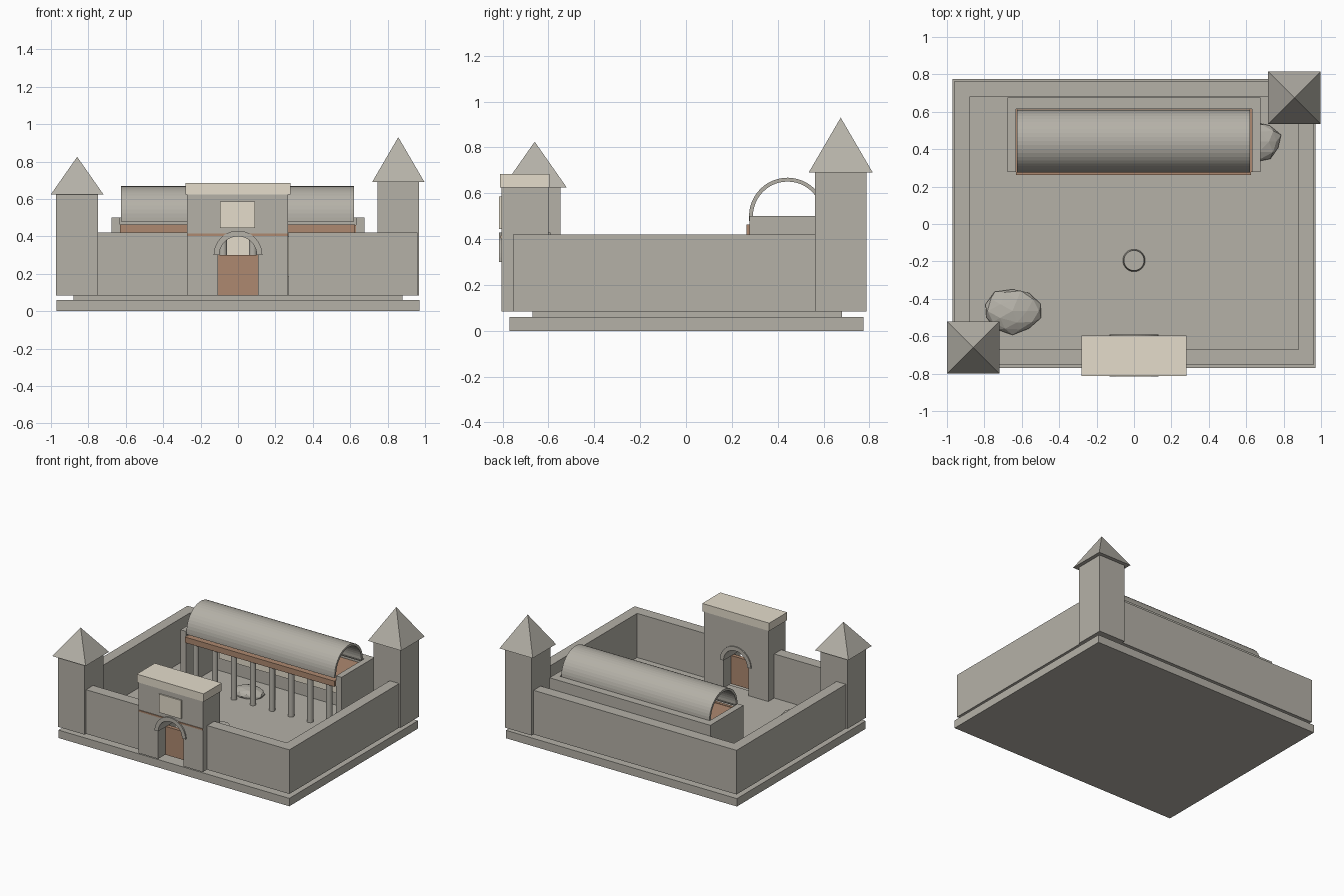
import bpy, bmesh, math, random
from mathutils import Vector, noise

if "Cube" in bpy.data.objects:
    bpy.data.objects.remove(bpy.data.objects["Cube"])

def material(name, rgb):
    m = bpy.data.materials.new(name)
    m.diffuse_color = (*rgb, 1)
    m.use_nodes = True
    m.node_tree.nodes["Principled BSDF"].inputs["Base Color"].default_value = m.diffuse_color
    return m

CREAM = material("cream_plaster", (0.78, 0.72, 0.60))
BROWN = material("brown_timber", (0.42, 0.25, 0.16))
STONE = material("grey_stone", (0.46, 0.44, 0.39))

def finish(name, bm, mat=STONE, smooth=False):
    bmesh.ops.recalc_face_normals(bm, faces=bm.faces[:])
    me = bpy.data.meshes.new(name)
    bm.to_mesh(me)
    bm.free()
    me.materials.append(mat)
    ob = bpy.data.objects.new(name, me)
    bpy.context.collection.objects.link(ob)
    if smooth:
        bpy.ops.object.select_all(action='DESELECT')
        ob.select_set(True)
        bpy.context.view_layer.objects.active = ob
        bpy.ops.object.shade_smooth_by_angle(angle=math.radians(35))
    return ob

def prism(name, pts, a, b, axis, mat=STONE):
    """Extrude a closed profile from a to b; axis 'y' uses (x, z), axis 'x' uses (y, z)."""
    bm = bmesh.new()
    place = (lambda p, t: (p[0], t, p[1])) if axis == 'y' else (lambda p, t: (t, p[0], p[1]))
    face = bm.faces.new([bm.verts.new(place(p, a)) for p in pts])
    out = bmesh.ops.extrude_face_region(bm, geom=[face])
    move = Vector(place((0, 0), b - a))
    bmesh.ops.translate(bm, vec=move, verts=[v for v in out['geom'] if isinstance(v, bmesh.types.BMVert)])
    return finish(name, bm, mat)

def box(name, x, y, z, mat=STONE):
    return prism(name, [(x[0], z[0]), (x[1], z[0]), (x[1], z[1]), (x[0], z[1])], y[0], y[1], 'y', mat)

def cone(name, loc, r1, r2, z, sides, mat=STONE, turn=0.0, smooth=False):
    bm = bmesh.new()
    bmesh.ops.create_cone(bm, cap_ends=True, segments=sides, radius1=r1, radius2=r2, depth=z[1] - z[0])
    c, s = math.cos(turn), math.sin(turn)
    for v in bm.verts:
        x, y = v.co.x, v.co.y
        v.co = (loc[0] + c * x - s * y, loc[1] + s * x + c * y, v.co.z + (z[0] + z[1]) / 2)
    bmesh.ops.remove_doubles(bm, verts=bm.verts[:], dist=1e-5)
    return finish(name, bm, mat, smooth)

def arc(cx, cz, r, n=20):
    """Half circle from +r over the top to -r."""
    return [(cx + r * math.cos(math.pi * i / n), cz + r * math.sin(math.pi * i / n)) for i in range(n + 1)]

def rock(name, loc, size, seed):
    bm = bmesh.new()
    bmesh.ops.create_icosphere(bm, subdivisions=2, radius=1)
    for v in bm.verts:
        k = 1 + 0.12 * noise.noise(v.co * 1.5 + Vector((seed, 0, 0)))
        v.co = Vector(loc) + Vector([v.co[i] * size[i] * k for i in range(3)])
    return finish(name, bm)

# Plinth and courtyard floor
box("plinth", (-0.97, 0.97), (-0.77, 0.775), (0, 0.06))
box("courtyard_floor", (-0.88, 0.88), (-0.67, 0.68), (0.06, 0.085))

# Perimeter walls
WZ = (0.085, 0.42)
for s, side in ((-1, "left"), (1, "right")):
    xs = sorted((s * 0.88, s * 0.96))
    box(side + "_wall", xs, (-0.755, 0.765), WZ)
    box(side + "_front_wall", sorted((s * 0.27, s * 0.88)), (-0.755, -0.67), WZ)
box("back_wall", (-0.88, 0.88), (0.68, 0.765), WZ)

# Corner towers with pyramid roofs
for name, cx, cy, top, apex in (("front_tower", -0.86, -0.66, 0.625, 0.825),
                                ("back_tower", 0.857, 0.675, 0.69, 0.93)):
    box(name, (cx - 0.112, cx + 0.112), (cy - 0.112, cy + 0.112), (0.085, top))
    cone(name + "_roof", (cx, cy), 0.14 * math.sqrt(2), 0, (top, apex), 4, turn=math.pi / 4)

# Gatehouse with arched opening
opening = [(0.107, 0.085)] + arc(0, 0.30, 0.107) + [(-0.107, 0.085)]
prism("gatehouse", [(-0.272, 0.085), (-0.272, 0.625), (0.268, 0.625), (0.268, 0.085)] + opening,
      -0.805, -0.60, 'y')
prism("gate_arch", arc(0, 0.30, 0.13) + arc(0, 0.30, 0.10)[::-1], -0.815, -0.592, 'y')
box("gate_cap", (-0.282, 0.28), (-0.812, -0.595), (0.625, 0.685), CREAM)
box("gate_panel", (-0.095, 0.092), (-0.815, -0.80), (0.445, 0.585), CREAM)
box("gate_trim", (-0.27, 0.268), (-0.81, -0.80), (0.403, 0.415), BROWN)
box("gate_door", (-0.107, 0.107), (-0.72, -0.69), (0.085, 0.30), BROWN)

# Hall: three walls, mural, columns, ceiling and barrel vault
HZ = (0.085, 0.50)
box("hall_left_wall", (-0.677, -0.63), (0.277, 0.675), HZ)
box("hall_right_wall", (0.63, 0.675), (0.277, 0.675), HZ)
box("hall_back_wall", (-0.63, 0.63), (0.615, 0.675), HZ)
box("hall_mural", (-0.58, 0.58), (0.60, 0.615), (0.185, 0.40), CREAM)
box("hall_ceiling", (-0.63, 0.63), (0.277, 0.615), (0.42, 0.46), BROWN)
box("hall_beam", (-0.63, 0.625), (0.263, 0.285), (0.42, 0.463), BROWN)
for i in range(8):
    cone(f"hall_column_{i + 1}", (-0.56 + 0.16 * i, 0.295), 0.022, 0.022, WZ, 16, smooth=True)
vault = ([(0.611, 0.48)] + arc(0.443, 0.50, 0.168, 24) + [(0.275, 0.48), (0.282, 0.48)]
         + arc(0.443, 0.50, 0.151, 24)[::-1] + [(0.604, 0.48)])
prism("hall_vault", vault, -0.625, 0.62, 'x')

# Courtyard basin and boulders
cone("basin", (0, -0.195), 0.06, 0.054, (0.085, 0.14), 24, smooth=True)
rock("boulder_front", (-0.65, -0.465, 0.11), (0.155, 0.12, 0.05), 1)
rock("boulder_side", (0.645, 0.44, 0.11), (0.14, 0.11, 0.05), 5)
rock("boulder_hall", (-0.2, 0.42, 0.10), (0.12, 0.09, 0.04), 9)
